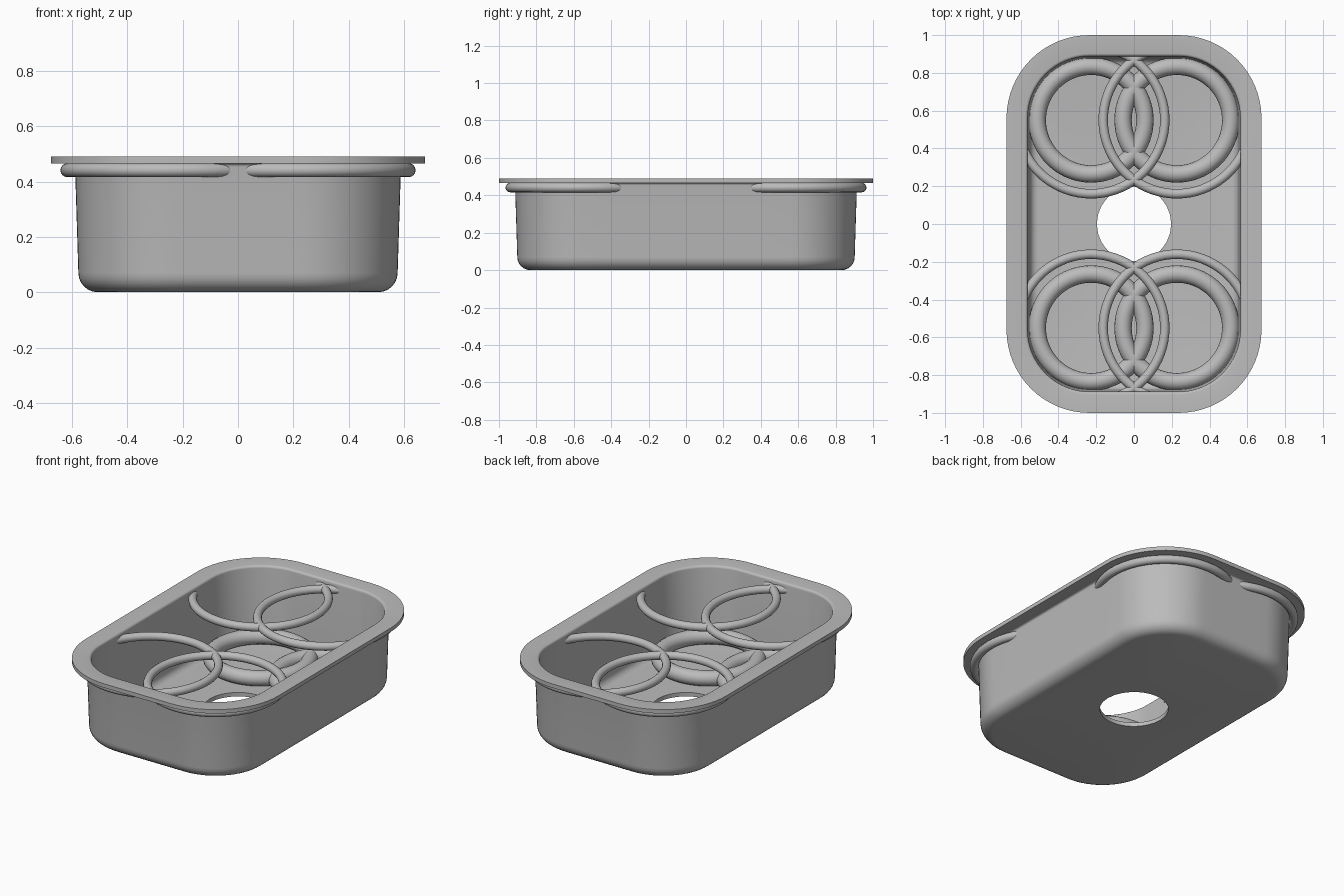
import bpy
import math

if "Cube" in bpy.data.objects:
    bpy.data.objects.remove(bpy.data.objects["Cube"], do_unlink=True)

grey = bpy.data.materials.new("plain grey")
grey.use_nodes = True
COLOUR = (0.5, 0.5, 0.5, 1)
grey.diffuse_color = COLOUR
grey.node_tree.nodes["Principled BSDF"].inputs["Base Color"].default_value = COLOUR

CORE_X, CORE_Y = 0.235, 0.56   # centres of the rounded corners
HOLE = 0.197
FLOOR = 0.025


def finish(obj, name, angle):
    obj.name = name
    obj.data.materials.clear()
    obj.data.materials.append(grey)
    bpy.ops.object.select_all(action='DESELECT')
    obj.select_set(True)
    bpy.context.view_layer.objects.active = obj
    bpy.ops.object.shade_smooth_by_angle(angle=math.radians(angle))


def rounded_loop(radius, z, corner_steps=16, side_steps=8):
    """Rounded rectangle, counter-clockwise, with points along its sides."""
    arcs = []
    for k, (sx, sy) in enumerate([(1, 1), (-1, 1), (-1, -1), (1, -1)]):
        arcs.append([(sx * CORE_X + radius * math.cos(a), sy * CORE_Y + radius * math.sin(a), z)
                     for a in [(k + i / corner_steps) * math.pi / 2
                               for i in range(corner_steps + 1)]])
    points = []
    for k, arc in enumerate(arcs):
        points += arc
        start, end = arc[-1], arcs[(k + 1) % 4][0]
        for i in range(1, side_steps):
            t = i / side_steps
            points.append(tuple(p + (q - p) * t for p, q in zip(start, end)))
    return points


def hole_loop(z):
    """Drain circle with points in line with the rounded rectangle."""
    angles = [math.atan2(y, x) for x, y, _ in rounded_loop(0.3, z)]
    return [(HOLE * math.cos(a), HOLE * math.sin(a), z) for a in angles]


def fillet(cx, cz, r, start, end, steps=6):
    return [(cx + r * math.cos(math.radians(start + (end - start) * i / steps)),
             cz + r * math.sin(math.radians(start + (end - start) * i / steps)))
            for i in range(steps + 1)]


# Tray: wall section from the outer floor, up, over the flange and down inside
section = fillet(0.272, 0.07, 0.07, -90, 0)
section += fillet(0.366, 0.453, 0.012, 180, 90, 4)
section += [(0.44, 0.465), (0.44, 0.49)]
section += fillet(0.343, 0.475, 0.015, 90, 180, 4)
section += fillet(0.272, 0.07, 0.045, 0, -90)
loops = [hole_loop(0)] + [rounded_loop(r, z) for r, z in section] + [hole_loop(FLOOR)]
n = len(loops[0])
verts = [v for loop in loops for v in loop]
faces = []
for k in range(len(loops)):
    a, b = k * n, (k + 1) % len(loops) * n
    faces += [(a + i, a + (i + 1) % n, b + (i + 1) % n, b + i) for i in range(n)]
mesh = bpy.data.meshes.new("tray")
mesh.from_pydata(verts, [], faces)
mesh.update()
tray = bpy.data.objects.new("tray", mesh)
bpy.context.collection.objects.link(tray)
bpy.context.view_layer.objects.active = tray
tray.select_set(True)
bpy.ops.object.mode_set(mode='EDIT')
bpy.ops.mesh.select_all(action='SELECT')
bpy.ops.mesh.normals_make_consistent(inside=False)
bpy.ops.object.mode_set(mode='OBJECT')
finish(tray, "tray", 35)

# Holder rings: thin ones through the upper wall, thick ones on the floor
for y, end in [(-0.55, "front"), (0.55, "back")]:
    for x, side in [(-0.227, "right"), (0.227, "left")]:
        for level, major, minor, z in [("upper", 0.39, 0.025, 0.441),
                                       ("lower", 0.285, 0.046, FLOOR + 0.044)]:
            bpy.ops.mesh.primitive_torus_add(location=(x, y, z), major_radius=major,
                                             minor_radius=minor, major_segments=72,
                                             minor_segments=16)
            finish(bpy.context.object, f"{level}_ring_{end}_{side}", 60)
